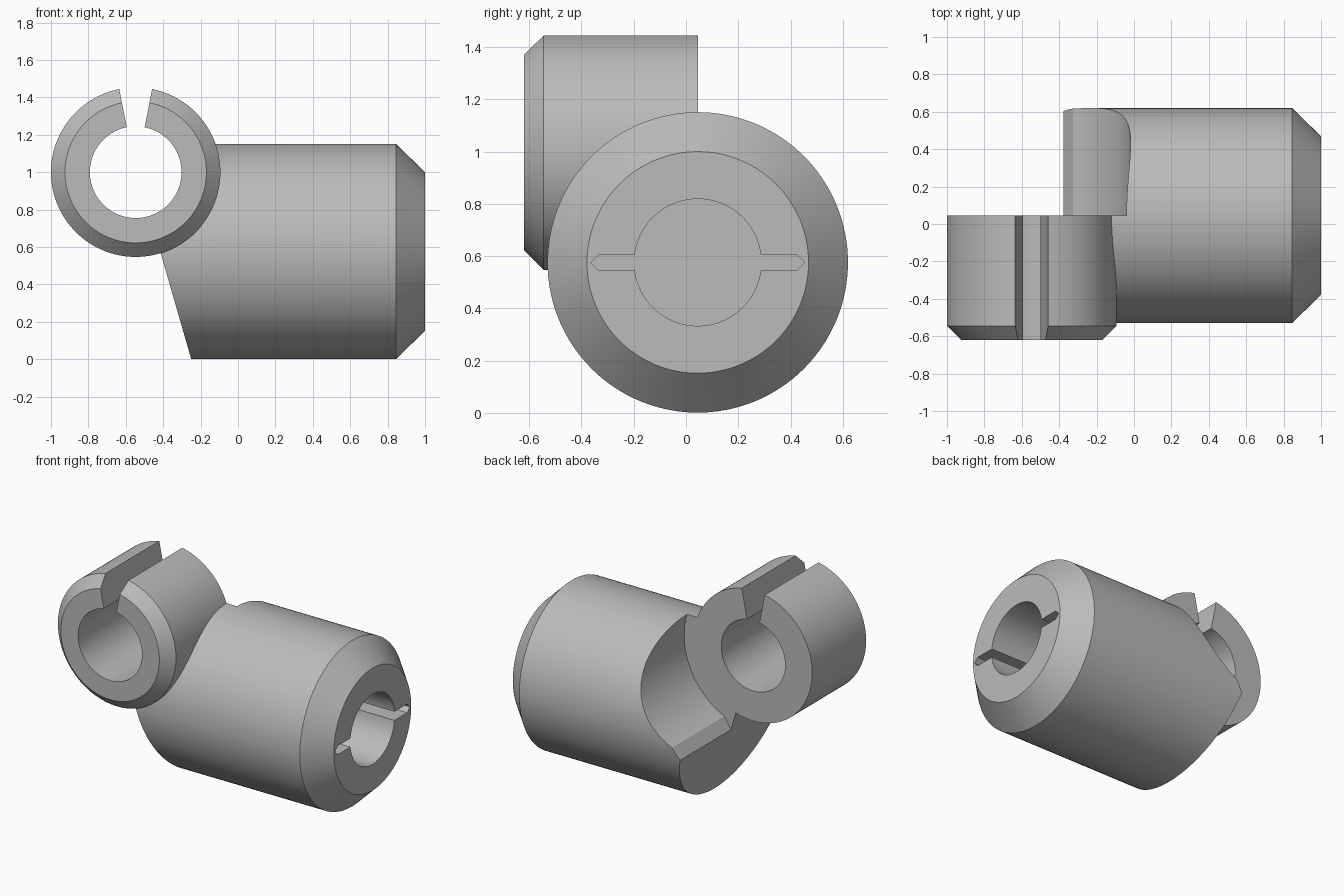
import bpy, bmesh
from math import cos, sin, pi, radians, asin
from mathutils import Matrix, Vector

cube = bpy.data.objects.get("Cube")
if cube:
    bpy.data.objects.remove(cube, do_unlink=True)

GREY = (0.5, 0.5, 0.5, 1)
mat = bpy.data.materials.new("plain grey")
mat.use_nodes = True
mat.diffuse_color = GREY
mat.node_tree.nodes["Principled BSDF"].inputs["Base Color"].default_value = GREY

# Main dimensions
BODY_Y, BODY_Z, BODY_R = 0.045, 0.576, 0.575
RING_X, RING_Z, RING_R, BORE_R = -0.547, 1.0, 0.453, 0.245
BACK = 0.045          # rear plane of the ring
CLEAR_R = 0.529       # clearance behind the ring


def finish(name, bm):
    bmesh.ops.remove_doubles(bm, verts=bm.verts, dist=1e-5)
    bmesh.ops.recalc_face_normals(bm, faces=bm.faces)
    mesh = bpy.data.meshes.new(name)
    bm.to_mesh(mesh)
    bm.free()
    mesh.materials.append(mat)
    obj = bpy.data.objects.new(name, mesh)
    bpy.context.collection.objects.link(obj)
    return obj


def lathe(name, profile, place, gap=0.0, steps=128):
    """Turn a closed (radius, height) profile about local z, leaving a gap."""
    bm = bmesh.new()
    full = gap == 0
    rows = []
    for i in range(steps if full else steps + 1):
        a = gap / 2 + (2 * pi - gap) * i / steps
        rows.append([bm.verts.new(place @ Vector((r * cos(a), r * sin(a), h)))
                     for r, h in profile])
    n = len(profile)
    for i in range(steps):
        p, q = rows[i], rows[(i + 1) % len(rows)]
        for j in range(n):
            k = (j + 1) % n
            if profile[j][0] == 0 and profile[k][0] == 0:
                continue
            bm.faces.new((p[j], p[k], q[k], q[j]))
    if not full:
        bm.faces.new(rows[0])
        bm.faces.new(rows[-1])
    bmesh.ops.dissolve_degenerate(bm, edges=bm.edges, dist=1e-6)
    return finish(name, bm)


def prism(name, points, start, end, along):
    """Extrude an outline in xz along y, or an outline in yz along x."""
    bm = bmesh.new()
    place = (lambda u, v, t: (u, t, v)) if along == "y" else (lambda u, v, t: (t, u, v))
    face = bm.faces.new([bm.verts.new(place(u, v, start)) for u, v in points])
    moved = bmesh.ops.extrude_face_region(bm, geom=[face])["geom"]
    verts = [g for g in moved if isinstance(g, bmesh.types.BMVert)]
    bmesh.ops.translate(bm, verts=verts, vec=place(0, 0, end - start))
    return finish(name, bm)


def arc(cx, cy, r, a0, a1, steps):
    return [(cx + r * cos(a0 + (a1 - a0) * i / steps),
             cy + r * sin(a0 + (a1 - a0) * i / steps)) for i in range(steps + 1)]


def combine(target, other, operation):
    mod = target.modifiers.new("combine", "BOOLEAN")
    mod.operation, mod.object, mod.solver = operation, other, "EXACT"
    bpy.context.view_layer.objects.active = target
    bpy.ops.object.modifier_apply(modifier=mod.name)
    bpy.data.objects.remove(other, do_unlink=True)


# Chamfered barrel lying along x
along_x = Matrix.Translation((0, BODY_Y, BODY_Z)) @ Matrix.Rotation(pi / 2, 4, "Y")
body = lathe("barrel_body",
             [(0, -0.7), (BODY_R, -0.7), (BODY_R, 0.845), (0.424, 1.0), (0, 1.0)], along_x)

# Slanted inner end
slant = prism("slant_cutter",
              [(-0.221, -0.1), (-0.567, 1.1), (-0.567, 1.5), (-1, 1.5), (-1, -0.1)],
              -1, 1, "y")
combine(body, slant, "DIFFERENCE")

# Round clearance and stop ledge behind the ring
sweep = arc(RING_X, RING_Z, CLEAR_R, radians(-65.2), radians(60), 48)
clearance = prism("clearance_cutter",
                  sweep + [(-0.55, 1.6), (-1, 1.6), (-1, 0.37), (-0.425, 0.37)],
                  BACK, 1, "y")
combine(body, clearance, "DIFFERENCE")

# Seat for the ring
seat = prism("seat_cutter", arc(RING_X, RING_Z, RING_R - 0.01, 0, 2 * pi * 95 / 96, 95),
             -1, BACK + 0.02, "y")
combine(body, seat, "DIFFERENCE")

# Blind bore with a pointed slot on each side
half, bore_r = 0.03, 0.243
a = asin(half / bore_r)
right_side = arc(BODY_Y, BODY_Z, bore_r, a, pi - a, 40)
left_side = arc(BODY_Y, BODY_Z, bore_r, pi + a, 2 * pi - a, 40)


def tip(s):
    return [(BODY_Y + s * 0.38, BODY_Z + s * half), (BODY_Y + s * 0.41, BODY_Z),
            (BODY_Y + s * 0.38, BODY_Z - s * half)]


far_tip = [(BODY_Y - 0.38, BODY_Z + half), (BODY_Y - 0.41, BODY_Z),
           (BODY_Y - 0.38, BODY_Z - half)]
near_tip = [(2 * BODY_Y - y, z) for y, z in reversed(far_tip)]
keyhole = prism("keyhole_cutter", right_side + far_tip + left_side + near_tip,
                0.25, 1.1, "x")
combine(body, keyhole, "DIFFERENCE")

# Split clip ring along y, chamfered in front, open at the top
along_y = (Matrix.Translation((RING_X, 0, RING_Z)) @ Matrix.Rotation(pi / 2, 4, "X")
           @ Matrix.Rotation(pi / 2, 4, "Z"))
ring = lathe("clip_ring",
             [(BORE_R, -BACK), (RING_R, -BACK), (RING_R, 0.545), (0.378, 0.62), (BORE_R, 0.62)],
             along_y, gap=radians(22.4))

# Smooth round faces, keep edges crisp
for obj in (body, ring):
    bpy.ops.object.select_all(action="DESELECT")
    obj.select_set(True)
    bpy.context.view_layer.objects.active = obj
    bpy.ops.object.shade_smooth_by_angle(angle=radians(25))
